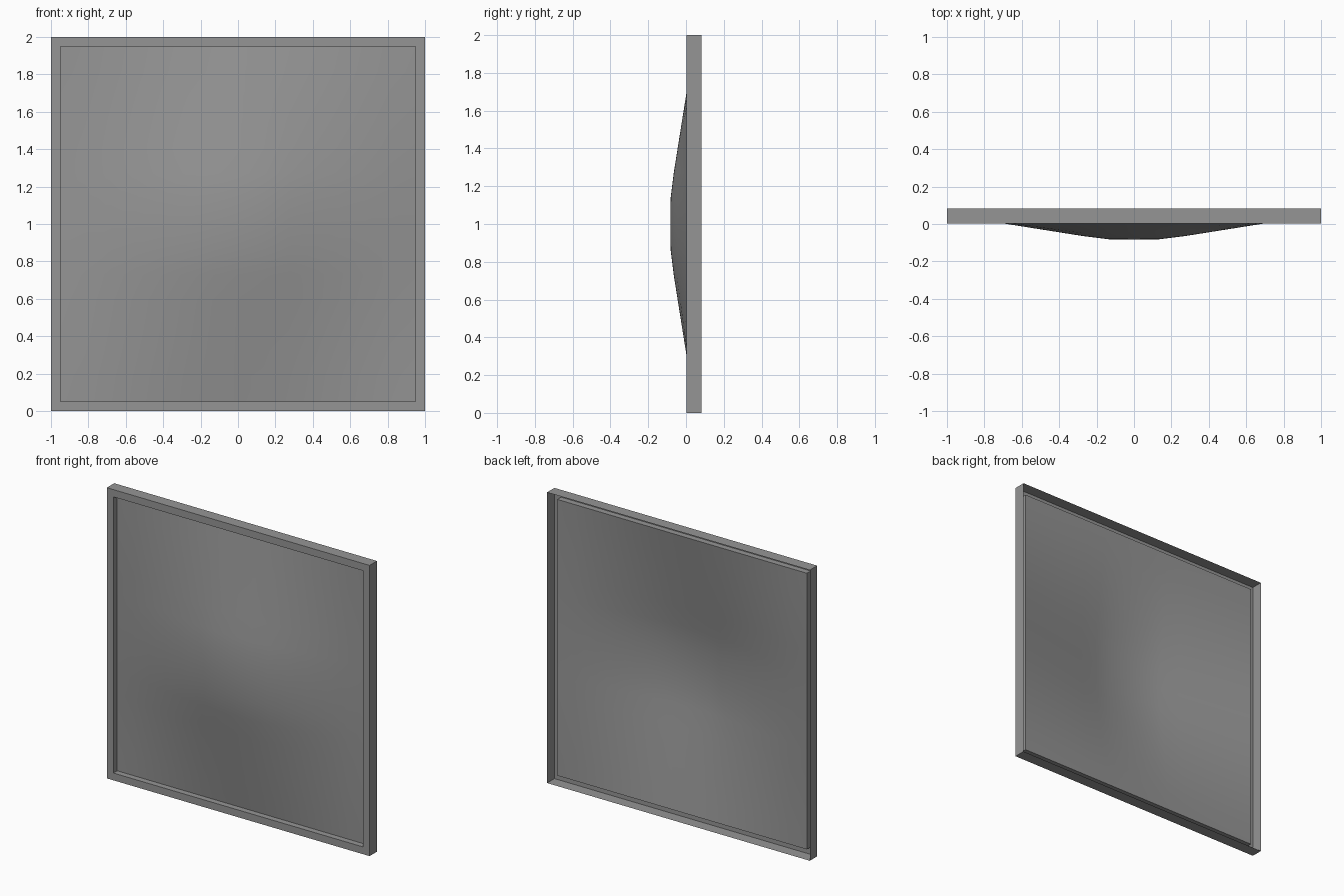
import bpy, bmesh

if "Cube" in bpy.data.objects:
    bpy.data.objects.remove(bpy.data.objects["Cube"])

FRONT, BACK, EDGE, PEAK = 0.002, 0.082, 0.043, -0.083
HALF, INNER = 1.0, 0.95

# Dark grey for both parts
grey = bpy.data.materials.new("dark_grey")
grey.diffuse_color = (0.3, 0.3, 0.3, 1)
grey.use_nodes = True
grey.node_tree.nodes["Principled BSDF"].inputs["Base Color"].default_value = grey.diffuse_color


def finish(name, bm, smooth=False):
    mesh = bpy.data.meshes.new(name)
    bm.to_mesh(mesh)
    bm.free()
    mesh.materials.append(grey)
    for p in mesh.polygons:
        p.use_smooth = smooth
    ob = bpy.data.objects.new(name, mesh)
    bpy.context.collection.objects.link(ob)
    return ob


def bulge(t):
    # 1 at the centre, 0 at the panel edge, rounded over near the middle
    points = [(0, 1), (0.1358, 0.99), (0.2715, 0.855), (INNER, 0)]
    t = abs(t)
    for (a, ya), (b, yb) in zip(points, points[1:]):
        if t <= b:
            return ya + (yb - ya) * (t - a) / (b - a)
    return 0


# Frame: thin-walled tray section swept round the square
bm = bmesh.new()
section = [(HALF, BACK), (HALF, FRONT), (INNER, FRONT), (INNER, EDGE)]
corners = [(-1, -1), (1, -1), (1, 1), (-1, 1)]
rings = [[bm.verts.new((sx * r, y, 1 + sz * r)) for sx, sz in corners]
         for r, y in section]
for a, b in zip(rings, rings[1:]):
    for i in range(4):
        j = (i + 1) % 4
        bm.faces.new((a[i], a[j], b[j], b[i]))
finish("frame", bm)

# Panel: skin bulging forward, straight along the edges
N = 14
bm = bmesh.new()
ticks = [INNER * (2 * i / N - 1) for i in range(N + 1)]
grid = [[bm.verts.new((x, EDGE + (PEAK - EDGE) * bulge(x) * bulge(z), 1 + z))
         for x in ticks] for z in ticks]
for k in range(N):
    for i in range(N):
        bm.faces.new((grid[k][i], grid[k][i + 1],
                      grid[k + 1][i + 1], grid[k + 1][i]))
finish("bulged_panel", bm, True)
